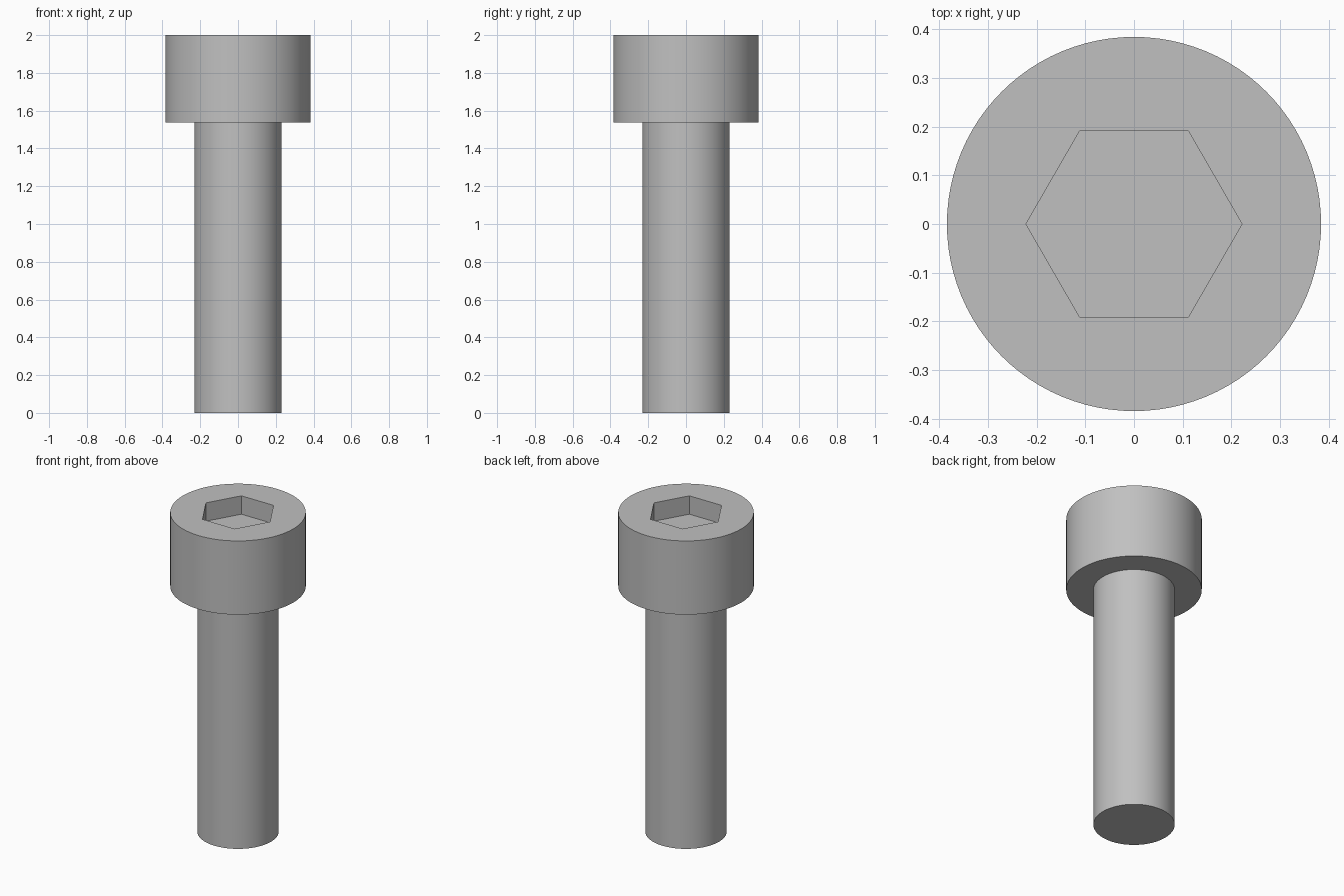
import bpy, bmesh, math

cube = bpy.data.objects.get("Cube")
if cube:
    bpy.data.objects.remove(cube, do_unlink=True)

SEGMENTS = 96
SHAFT_R, HEAD_R, HEX_R = 0.2308, 0.3846, 0.2221
SHOULDER_Z, TOP_Z, SOCKET_Z = 1.5385, 2.0, 1.885

# Plain grey steel
steel = bpy.data.materials.new("grey_steel")
steel.use_nodes = True
grey = (0.53, 0.53, 0.53, 1)
steel.diffuse_color = grey
steel.node_tree.nodes["Principled BSDF"].inputs["Base Color"].default_value = grey

bm = bmesh.new()


def ring(radius, z, count):
    """Closed loop of vertices around the z axis."""
    angles = [2 * math.pi * i / count for i in range(count)]
    return [bm.verts.new((radius * math.cos(a), radius * math.sin(a), z)) for a in angles]


def bridge(a, b):
    """Quads joining two rings of equal count."""
    n = len(a)
    for i in range(n):
        j = (i + 1) % n
        bm.faces.new((a[i], a[j], b[j], b[i]))


# Shaft, shoulder and head as one turned body
profile = [(SHAFT_R, 0), (SHAFT_R, SHOULDER_Z), (HEAD_R, SHOULDER_Z), (HEAD_R, TOP_Z)]
rings = [ring(r, z, SEGMENTS) for r, z in profile]
for lower, upper in zip(rings, rings[1:]):
    bridge(lower, upper)
bm.faces.new(rings[0])

# Hexagonal socket sunk into the head
floor, rim = ring(HEX_R, SOCKET_Z, 6), ring(HEX_R, TOP_Z, 6)
bridge(floor, rim)
bm.faces.new(floor)

# Flat top between the head edge and the socket rim
open_edges = [e for e in bm.edges if e.is_boundary]
bmesh.ops.triangle_fill(bm, edges=open_edges, use_beauty=True, normal=(0, 0, 1))
bmesh.ops.recalc_face_normals(bm, faces=bm.faces)

mesh = bpy.data.meshes.new("socket_head_screw")
bm.to_mesh(mesh)
bm.free()
mesh.materials.append(steel)

screw = bpy.data.objects.new("socket_head_screw", mesh)
bpy.context.collection.objects.link(screw)
bpy.ops.object.select_all(action="DESELECT")
screw.select_set(True)
bpy.context.view_layer.objects.active = screw
bpy.ops.object.shade_smooth_by_angle(angle=math.radians(30))
